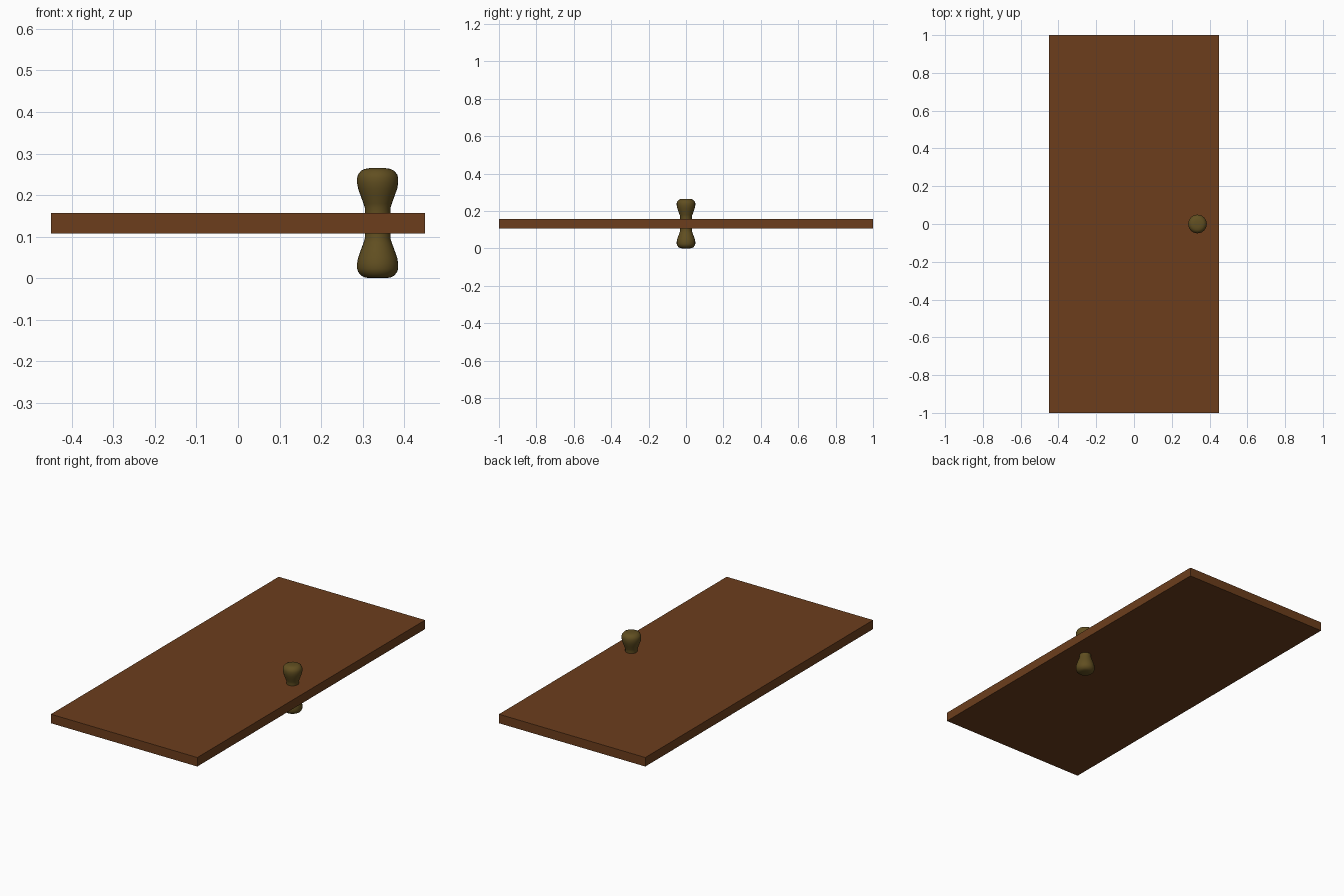
import bpy, bmesh
from math import cos, sin, pi

if "Cube" in bpy.data.objects:
    bpy.data.objects.remove(bpy.data.objects["Cube"])

MID = 0.1325      # height of the slab's middle
KNOB_X = 0.336
SEGS = 24

def material(name, rgb):
    m = bpy.data.materials.new(name)
    m.diffuse_color = (*rgb, 1)
    m.use_nodes = True
    m.node_tree.nodes["Principled BSDF"].inputs["Base Color"].default_value = m.diffuse_color
    return m

wood = material("brown_wood", (0.15, 0.048, 0.012))
brass = material("dark_brass", (0.12, 0.078, 0.015))

# door slab
bpy.ops.mesh.primitive_cube_add(size=1, location=(0, 0, MID))
slab = bpy.context.object
slab.name = "door_slab"
slab.scale = (0.9, 2.0, 0.05)
bpy.ops.object.transform_apply(location=False, rotation=False, scale=True)
slab.data.materials.append(wood)

# knob profile: (radius, distance from the slab's middle)
PROFILE = [(0.031, 0.02), (0.031, 0.037), (0.034, 0.047), (0.041, 0.066),
           (0.047, 0.083), (0.0495, 0.097), (0.0495, 0.109), (0.047, 0.117),
           (0.040, 0.126), (0.031, 0.1305), (0.018, 0.1325)]

def knob(name, side):
    bm = bmesh.new()
    rings = [[bm.verts.new((r * cos(2 * pi * i / SEGS), r * sin(2 * pi * i / SEGS), side * h))
              for i in range(SEGS)] for r, h in PROFILE]
    for a, b in zip(rings, rings[1:]):
        for i in range(SEGS):
            j = (i + 1) % SEGS
            bm.faces.new((a[i], a[j], b[j], b[i]))
    bm.faces.new(rings[0])
    bm.faces.new(rings[-1])
    bmesh.ops.recalc_face_normals(bm, faces=bm.faces)
    mesh = bpy.data.meshes.new(name)
    bm.to_mesh(mesh)
    bm.free()
    mesh.materials.append(brass)
    ob = bpy.data.objects.new(name, mesh)
    ob.location = (KNOB_X, 0, MID)
    bpy.context.collection.objects.link(ob)
    bpy.ops.object.select_all(action='DESELECT')
    ob.select_set(True)
    bpy.context.view_layer.objects.active = ob
    bpy.ops.object.shade_smooth_by_angle(angle=pi / 4)

# one knob on each face of the door
knob("upper_knob", 1)
knob("lower_knob", -1)
